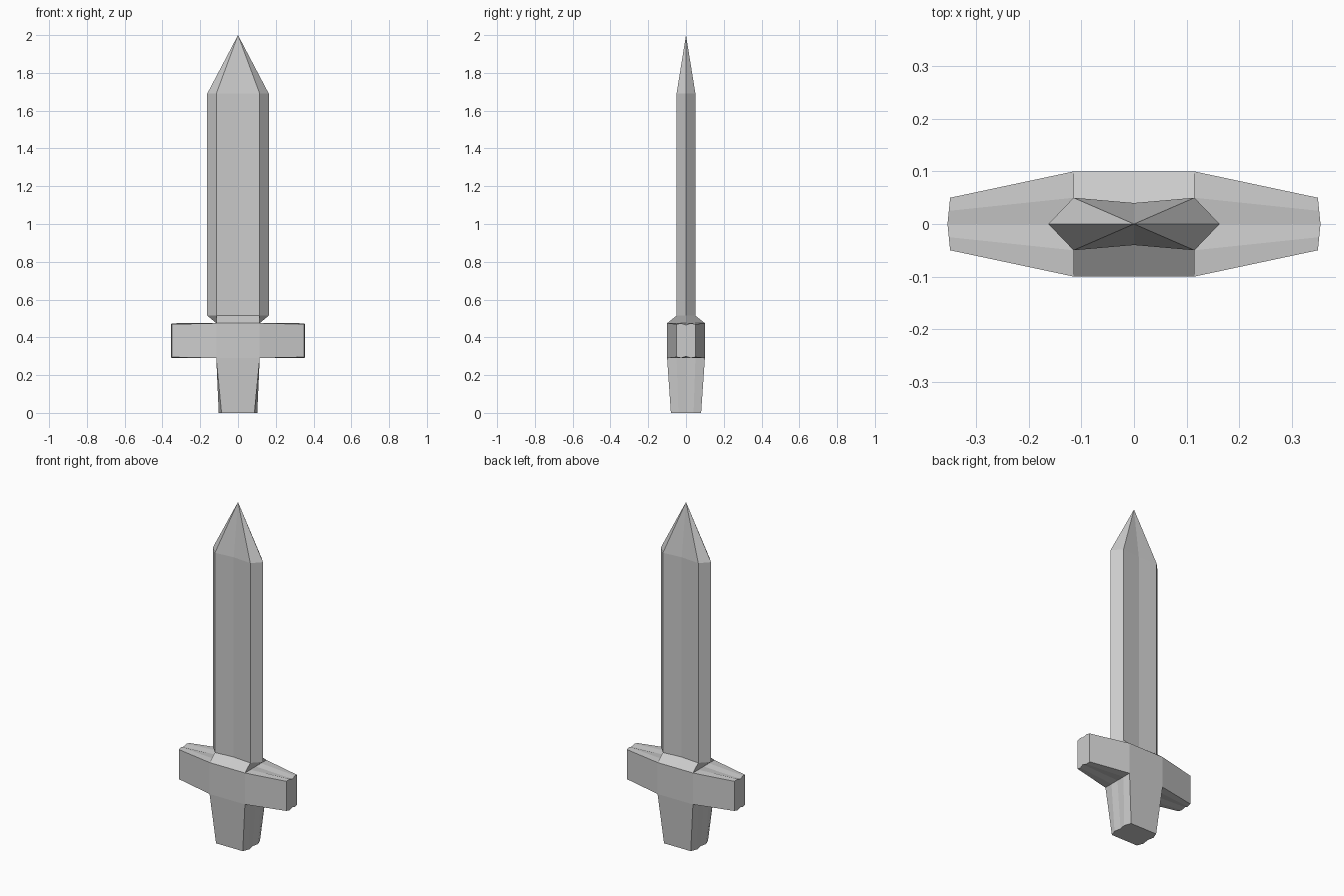
import bpy, bmesh

if "Cube" in bpy.data.objects:
    bpy.data.objects.remove(bpy.data.objects["Cube"])


def loft(name, rings, cap_start=False, cap_end=False, skip=None):
    """Bridge closed rings of points; a one-point ring becomes an apex."""
    bm = bmesh.new()
    loops = [[bm.verts.new(p) for p in ring] for ring in rings]
    for a, b in zip(loops, loops[1:]):
        n = len(a)
        for i in range(n):
            j = (i + 1) % n
            if len(b) == 1:
                bm.faces.new((a[i], a[j], b[0]))
            else:
                bm.faces.new((a[i], a[j], b[j], b[i]))
    if cap_start:
        bm.faces.new(loops[0])
    if cap_end:
        bm.faces.new(loops[-1])
    bmesh.ops.recalc_face_normals(bm, faces=bm.faces[:])
    if skip:
        hidden = [f for f in bm.faces if skip(f.calc_center_median(), f.normal)]
        bmesh.ops.delete(bm, geom=hidden, context='FACES')
    mesh = bpy.data.meshes.new(name)
    bm.to_mesh(mesh)
    bm.free()
    obj = bpy.data.objects.new(name, mesh)
    bpy.context.collection.objects.link(obj)
    return obj


STEPS = (-1, -0.5, 0, 0.5, 1)


def ridged(half_y, corner, ridge, groove):
    """Ring with two ridged sides: (offset, y) pairs, both sides."""
    h = (corner, ridge, groove, ridge, corner)
    side = [(a, s * half_y) for a, s in zip(h, STEPS)]
    return side + [(-a, -y) for a, y in side]


# Grip: tapers down, ridged narrow sides
loft("grip", [
    [(x, y, 0) for x, y in ridged(0.08, 0.087, 0.102, 0.094)],
    [(x, y, 0.29) for x, y in ridged(0.10, 0.115, 0.115, 0.115)],
], cap_start=True)

# Crossguard: lofted along x, open where grip and blade join
MID_Z = 0.3825


def guard_ring(x, half_y, corner, ridge, groove, bulge=0.0):
    side = 1 if x > 0 else -1
    return [(x + side * bulge * (1 - abs(y) / half_y), y, MID_Z + h)
            for h, y in ridged(half_y, corner, ridge, groove)]


end = (0.05, 0.087, 0.092, 0.083, 0.005)
root = (0.10, 0.0925, 0.0925, 0.0925)
loft("crossguard", [guard_ring(-0.35, *end), guard_ring(-0.115, *root),
                    guard_ring(0.115, *root), guard_ring(0.35, *end)],
     cap_start=True, cap_end=True,
     skip=lambda c, n: abs(c.x) < 0.05 and abs(n.z) > 0.5)


# Blade: flared collar, fluted eight-point section, pointed tip
def blade_ring(z, edge, corner_y, flat_y):
    return [(edge, 0, z), (0.115, corner_y, z), (0, flat_y, z),
            (-0.115, corner_y, z), (-edge, 0, z), (-0.115, -corner_y, z),
            (0, -flat_y, z), (0.115, -corner_y, z)]


loft("blade", [blade_ring(0.475, 0.115, 0.10, 0.10),
               blade_ring(0.515, 0.163, 0.05, 0.04),
               blade_ring(1.69, 0.163, 0.05, 0.04),
               [(0, 0, 2)]])
